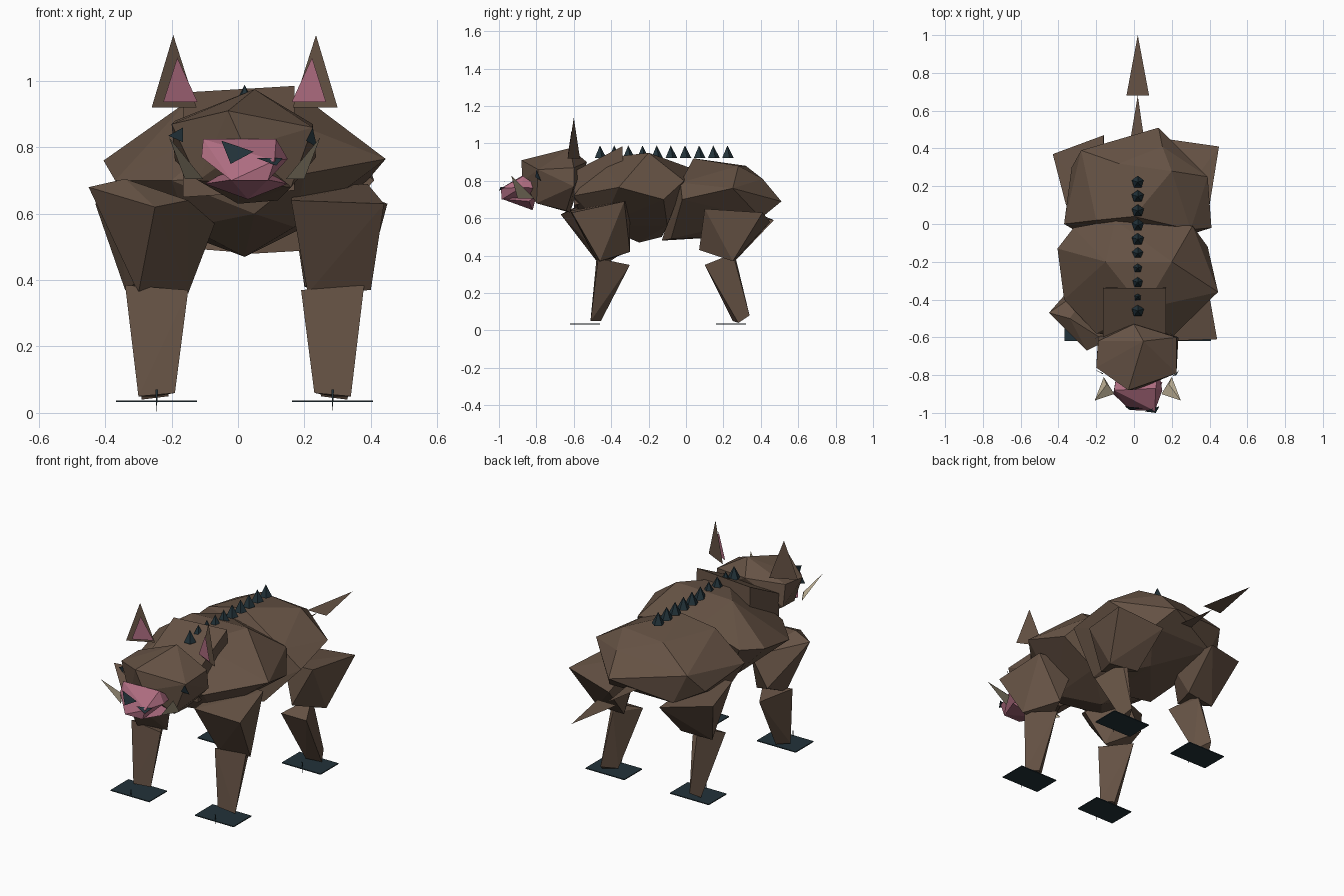
import bpy, bmesh

MID = 0.02  # plane the paired parts are mirrored about


def material(name, rgb):
    m = bpy.data.materials.new(name)
    m.diffuse_color = (*rgb, 1)
    return m


BROWN = material("brown_hide", (0.133, 0.086, 0.059))
PINK = material("pink_skin", (0.42, 0.150, 0.215))
DARK = material("dark_horn", (0.016, 0.032, 0.041))
IVORY = material("ivory", (0.46, 0.39, 0.27))


def finish(name, bm, mat):
    me = bpy.data.meshes.new(name)
    bm.to_mesh(me)
    bm.free()
    me.materials.append(mat)
    ob = bpy.data.objects.new(name, me)
    bpy.context.collection.objects.link(ob)
    return ob


def hull(name, pts, mat):
    """Faceted solid wrapped around a few corner points."""
    bm = bmesh.new()
    vs = [bm.verts.new(p) for p in pts]
    bmesh.ops.convex_hull(bm, input=vs)
    loose = [v for v in bm.verts if not v.link_faces]
    bmesh.ops.delete(bm, geom=loose, context='VERTS')
    bmesh.ops.recalc_face_normals(bm, faces=bm.faces)
    return finish(name, bm, mat)


def sheet(name, polys, mat):
    """Flat polygons without thickness."""
    bm = bmesh.new()
    for poly in polys:
        bm.faces.new([bm.verts.new(p) for p in poly])
    return finish(name, bm, mat)


def pair(name, pts, mat, make=hull):
    for side, s in (("left", -1), ("right", 1)):
        p = [(MID + s * x, y, z) for x, y, z in pts]
        make(f"{side}_{name}", p if make is hull else [p], mat)


# Body
hull("hindquarters", [
    (0, 0.04, 0.92), (-0.2, 0.02, 0.88), (0.2, 0.28, 0.88), (-0.08, 0.32, 0.88),
    (-0.28, 0.39, 0.77), (0.13, 0.51, 0.69), (0.15, 0.41, 0.81), (0.39, 0.25, 0.76),
    (0.41, -0.02, 0.70), (0.3, -0.03, 0.79), (-0.37, 0, 0.72), (-0.33, 0.3, 0.66),
    (0.2, 0.4, 0.6), (-0.2, 0.4, 0.6), (-0.2, -0.1, 0.5), (0.22, -0.08, 0.49),
    (0.05, 0.2, 0.5), (0.05, -0.13, 0.48)], BROWN)
hull("shoulders", [
    (-0.405, -0.13, 0.76), (-0.37, -0.4, 0.7), (-0.2, -0.58, 0.7), (0.2, -0.6, 0.72),
    (0.445, -0.36, 0.765), (0.39, -0.12, 0.7), (0.31, -0.01, 0.8), (-0.32, -0.02, 0.77),
    (-0.1, 0.02, 0.87), (-0.15, -0.2, 0.94), (0.2, -0.2, 0.95), (0.05, -0.45, 0.92),
    (0.02, -0.25, 0.47), (0.0, -0.13, 0.50), (-0.15, -0.45, 0.56), (0.17, -0.45, 0.56),
    (0.2, -0.1, 0.56), (-0.22, -0.1, 0.56), (0.05, -0.56, 0.6)], BROWN)
hull("neck", [(x, y, z + (0.01 if x > 0 else -0.01)) for x in (-0.165, 0.17)
              for y, z in ((-0.6, 0.84), (-0.34, 0.975), (-0.33, 0.7), (-0.6, 0.66))], BROWN)

# Head, snout and jaw
hull("head", [
    (0.0, -0.53, 0.9), (0.05, -0.62, 0.975), (-0.19, -0.62, 0.88), (0.225, -0.6, 0.87),
    (-0.2, -0.76, 0.87), (0.225, -0.79, 0.86), (-0.03, -0.88, 0.91), (0.02, -0.875, 0.8),
    (-0.19, -0.6, 0.76), (0.235, -0.6, 0.77), (-0.12, -0.8, 0.7), (0.16, -0.8, 0.68),
    (0.0, -0.62, 0.63), (0.12, -0.64, 0.64)], BROWN)
hull("snout", [
    (-0.105, -0.88, 0.825), (0.115, -0.87, 0.825), (0.15, -0.88, 0.765),
    (-0.11, -0.9, 0.77), (0.11, -0.99, 0.76), (-0.02, -0.985, 0.70), (0.09, -0.985, 0.70),
    (-0.09, -0.78, 0.76), (0.13, -0.78, 0.76), (0.03, -0.82, 0.69)], PINK)
hull("jaw", [
    (-0.02, -0.982, 0.702), (0.09, -0.98, 0.702), (-0.1, -0.86, 0.69), (0.15, -0.84, 0.69),
    (0.03, -0.82, 0.643), (-0.05, -0.8, 0.72), (0.1, -0.8, 0.72)], PINK)

# Nostrils, upright triangles on the front of the snout
sheet("left_nostril", [[(-0.05, -0.965, 0.82), (0.047, -0.975, 0.787), (-0.022, -0.985, 0.75)]], DARK)
sheet("right_nostril", [[(0.055, -0.992, 0.768), (0.135, -0.965, 0.768), (0.115, -1.0, 0.745)]], DARK)

# Tusks
pair("tusk", [(0.228, -0.935, 0.83), (0.125, -0.90, 0.705), (0.18, -0.81, 0.705),
              (0.165, -0.85, 0.74)], IVORY)

# Eyes, thin slanted triangles
sheet("left_eye", [[(-0.21, -0.77, 0.835), (-0.165, -0.795, 0.86), (-0.165, -0.79, 0.815)]], DARK)
sheet("right_eye", [[(0.205, -0.805, 0.82), (0.225, -0.80, 0.86), (0.238, -0.775, 0.80)]], DARK)

# Ears, flat triangles turned slightly inward, with a pink inner sheet
pair("ear", [(0.145, -0.567, 0.92), (0.28, -0.633, 0.92), (0.215, -0.60, 1.138)],
     BROWN, sheet)
pair("inner_ear", [(0.142, -0.583, 0.937), (0.245, -0.632, 0.937), (0.203, -0.612, 1.07)],
     PINK, sheet)

# Front legs
hull("right_front_thigh", [
    (0.44, -0.61, 0.63), (0.16, -0.62, 0.64), (0.39, -0.33, 0.69), (0.17, -0.3, 0.68),
    (0.40, -0.46, 0.37), (0.21, -0.47, 0.36), (0.27, -0.3, 0.42)], BROWN)
hull("left_front_thigh", [
    (-0.45, -0.47, 0.68), (-0.25, -0.67, 0.62), (-0.34, -0.5, 0.705), (-0.07, -0.5, 0.57),
    (-0.15, -0.62, 0.64), (-0.3, -0.47, 0.36), (-0.15, -0.42, 0.36), (-0.2, -0.3, 0.6),
    (-0.30, -0.3, 0.44)], BROWN)
pair("front_shin", [
    (0.17, -0.48, 0.37), (0.36, -0.47, 0.385), (0.27, -0.3, 0.35),
    (0.21, -0.51, 0.06), (0.32, -0.51, 0.05), (0.265, -0.455, 0.05)], BROWN)

# Back legs
THIGH = [(0.38, 0.1, 0.65), (0.2, 0.1, 0.64), (0.27, 0.07, 0.43),
         (0.36, 0.25, 0.37), (0.18, 0.27, 0.38)]
for side, s, corners in (("left", -1, [(-0.43, 0.37, 0.63), (-0.16, 0.47, 0.59)]),
                         ("right", 1, [(0.45, 0.41, 0.63), (0.17, 0.45, 0.58)])):
    hull(f"{side}_back_thigh", corners + [(MID + s * x, y, z) for x, y, z in THIGH], BROWN)
pair("back_shin", [
    (0.18, 0.10, 0.35), (0.34, 0.10, 0.35), (0.27, 0.25, 0.41), (0.25, 0.27, 0.37),
    (0.23, 0.25, 0.05), (0.31, 0.28, 0.04), (0.28, 0.34, 0.08)], BROWN)

# Hoof plates, each with a thin upright spike
for end, y in (("front", -0.54), ("back", 0.24)):
    pair(f"{end}_hoof", [(0.265 + dx, y + dy, z) for dx in (-0.122, 0.122)
                         for dy in (-0.08, 0.08) for z in (0.033, 0.038)], DARK)
    pair(f"{end}_hoof_spike", [(0.261, y - 0.07, 0.07), (0.269, y - 0.07, 0.07),
                               (0.265, y - 0.07, 0.0)], DARK, sheet)

# Row of back spines
for i in range(10):
    bm = bmesh.new()
    bmesh.ops.create_cone(bm, cap_ends=True, segments=5, radius1=0.034, radius2=0, depth=0.066)
    bmesh.ops.translate(bm, verts=bm.verts, vec=(MID, -0.46 + i * 0.0757, 0.956))
    finish(f"spine_{i + 1}", bm, DARK)

# Flat two-piece tail
sheet("tail", [
    [(-0.02, 0.44, 0.65), (0.055, 0.44, 0.65), (MID, 0.68, 0.65)],
    [(-0.04, 0.68, 0.65), (0.08, 0.68, 0.65), (MID, 1.0, 0.65)]], BROWN)
